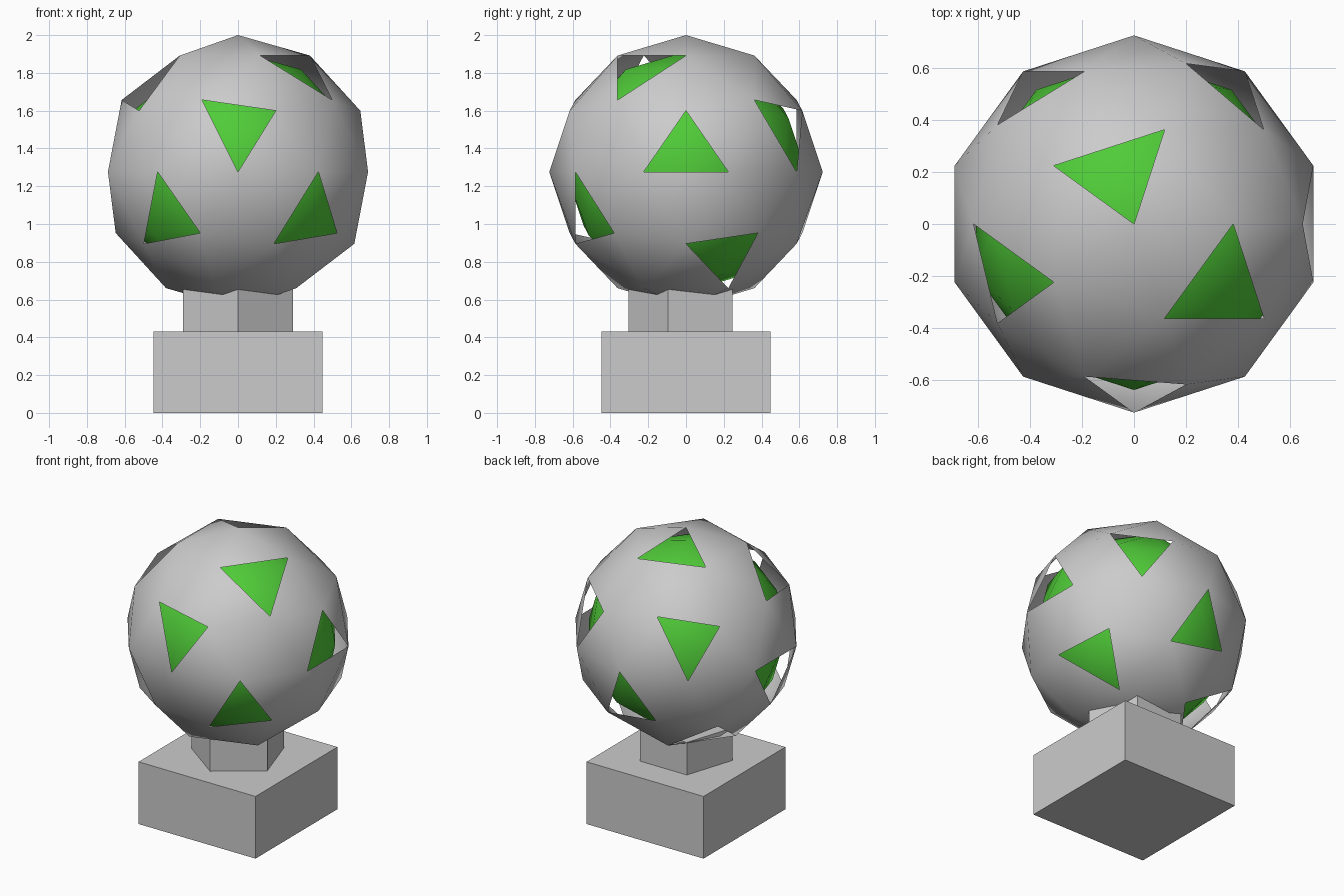
import bpy, bmesh
from math import sin, cos, radians, pi
from mathutils import Vector

if "Cube" in bpy.data.objects:
    bpy.data.objects.remove(bpy.data.objects["Cube"])

R, CZ = 0.724, 1.276

def finish(bm, name, z, smooth):
    mesh = bpy.data.meshes.new(name)
    for f in bm.faces:
        f.smooth = smooth
    bm.to_mesh(mesh)
    bm.free()
    obj = bpy.data.objects.new(name, mesh)
    obj.location.z = z
    bpy.context.collection.objects.link(obj)
    return obj

# Unit icosphere vertex directions: (radius, height) per latitude ring
RINGS = {'T': (0, 1), 'Q': (.526, .851), 'P': (.851, .526), 'U': (.894, .447), 'M': (1, 0)}

def direction(ring, deg):
    r, z = RINGS[ring]
    return Vector((r * cos(radians(deg)), r * sin(radians(deg)), z))

# Openings in the upper half; each repeats on the opposite side
openings = [
    (('U', 288), ('M', 270), ('P', 252)),
    (('U', 0), ('M', 18), ('M', -18)),
    (('U', 216), ('P', 180), ('Q', 216)),
    (('Q', 0), ('Q', 288), ('P', 324)),
    (('U', 144), ('P', 108), ('M', 126)),
    (('U', 72), ('P', 36), ('M', 54)),
    (('T', 0), ('Q', 72), ('Q', 144)),
]

# Outer shell: low-poly sphere with triangular openings
bm = bmesh.new()
bmesh.ops.create_icosphere(bm, subdivisions=2, radius=R)
holes = set()
for tri in openings:
    c = sum((direction(*p) for p in tri), Vector())
    for sign in (1, -1):
        if sign == -1 and tri[0][0] == 'T':
            continue  # underside above the neck stays closed
        holes.add(max(bm.faces, key=lambda f: f.calc_center_median().normalized().dot(c * sign)))
bmesh.ops.delete(bm, geom=list(holes), context='FACES')
finish(bm, "outer_shell", CZ, True)

# Inner green sphere
bm = bmesh.new()
bmesh.ops.create_icosphere(bm, subdivisions=2, radius=R * 0.88)
core = finish(bm, "inner_core", CZ, True)
green = bpy.data.materials.new("green")
green.diffuse_color = (0.08, 0.6, 0.04, 1)
green.use_nodes = True
green.node_tree.nodes["Principled BSDF"].inputs["Base Color"].default_value = green.diffuse_color
core.data.materials.append(green)

# Five-sided neck, one edge facing the front
bpy.ops.mesh.primitive_cylinder_add(vertices=5, radius=0.305, depth=0.23,
                                    location=(0, 0, 0.54), rotation=(0, 0, pi))
bpy.context.object.name = "neck"

# Square base block
bpy.ops.mesh.primitive_cube_add(size=1, location=(0, 0, 0.215))
base = bpy.context.object
base.name = "base"
base.scale = (0.895, 0.895, 0.43)
